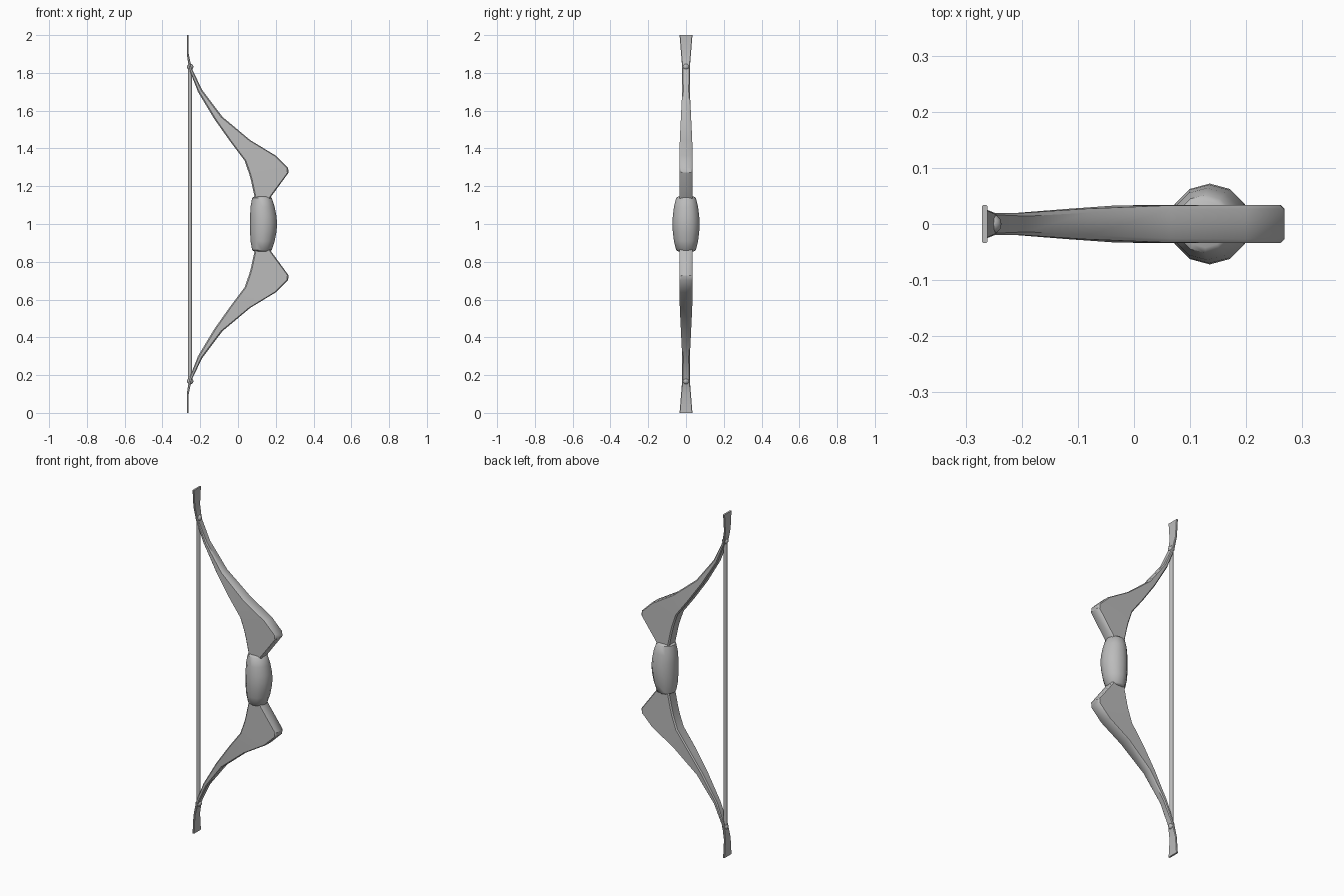
import bpy, bmesh, math
from mathutils import Vector

cube = bpy.data.objects.get("Cube")
if cube:
    bpy.data.objects.remove(cube, do_unlink=True)

grey = bpy.data.materials.new("plain grey")
grey.use_nodes = True
colour = (0.5, 0.5, 0.5, 1)
grey.diffuse_color = colour
grey.node_tree.nodes["Principled BSDF"].inputs["Base Color"].default_value = colour


def loft(name, rings, angle):
    """Skin a list of equal-length rings, cap the ends and shade."""
    bm = bmesh.new()
    loops = [[bm.verts.new(p) for p in ring] for ring in rings]
    n = len(loops[0])
    for a, b in zip(loops, loops[1:]):
        for i in range(n):
            j = (i + 1) % n
            bm.faces.new((a[i], a[j], b[j], b[i]))
    bm.faces.new(loops[0])
    bm.faces.new(loops[-1])
    bmesh.ops.recalc_face_normals(bm, faces=bm.faces)
    mesh = bpy.data.meshes.new(name)
    bm.to_mesh(mesh)
    bm.free()
    obj = bpy.data.objects.new(name, mesh)
    bpy.context.collection.objects.link(obj)
    mesh.materials.append(grey)
    bpy.ops.object.select_all(action='DESELECT')
    obj.select_set(True)
    bpy.context.view_layer.objects.active = obj
    bpy.ops.object.shade_smooth_by_angle(angle=math.radians(angle))
    return obj


def round_ring(cx, z, r, sides):
    return [(cx + r * math.cos(math.tau * i / sides),
             r * math.sin(math.tau * i / sides), z) for i in range(sides)]


def limb_ring(xi, zi, xo, zo, h, side):
    """Chamfered rectangle between the string-side and outer edges."""
    a, b = Vector((xi, 0, zi)), Vector((xo, 0, zo))
    c = min(0.007, (b - a).length * 0.25)
    d = (b - a).normalized() * c
    pts = []
    for p, y in ((a, h - c), (a + d, h), (b - d, h), (b, h - c),
                 (b, c - h), (b - d, -h), (a + d, -h), (a, c - h)):
        pts.append((p.x, y, 1 + side * (p.z - 1)))
    return pts


# Limb stations: inner x, inner z, outer x, outer z, half depth
stations = [
    (.093, 1.09, .155, 1.09, .034), (.087, 1.146, .176, 1.146, .034),
    (.070, 1.225, .268, 1.272, .034), (.061, 1.26, .265, 1.298, .034),
    (.035, 1.335, .200, 1.362, .034), (-.040, 1.435, .066, 1.443, .033),
    (-.125, 1.555, -.082, 1.567, .027), (-.212, 1.70, -.190, 1.71, .020),
    (-.259, 1.82, -.245, 1.825, .020), (-.271, 1.90, -.261, 1.90, .026),
    (-.271, 2.0, -.261, 2.0, .034)]
for label, side in (("upper", 1), ("lower", -1)):
    loft(label + "_limb", [limb_ring(*s, side) for s in stations], 40)

    # Knob fixing the string to the limb
    bpy.ops.mesh.primitive_uv_sphere_add(segments=12, ring_count=8, radius=0.017,
                                         location=(-.253, 0, 1 + side * .832))
    knob = bpy.context.object
    knob.name = label + "_string_knob"
    knob.data.materials.append(grey)
    bpy.ops.object.shade_smooth()

# Barrel-shaped grip
half = [(.127, .145, .042), (.127, .138, .052), (.130, .09, .064), (.134, .04, .070)]
profile = half + [(.135, 0, .072)] + [(x, -z, r) for x, z, r in reversed(half)]
loft("grip", [round_ring(x, 1 + z, r, 12) for x, z, r in profile], 40)

# String
loft("bow_string", [round_ring(-.254, z, .011, 8) for z in (.17, 1.83)], 60)
